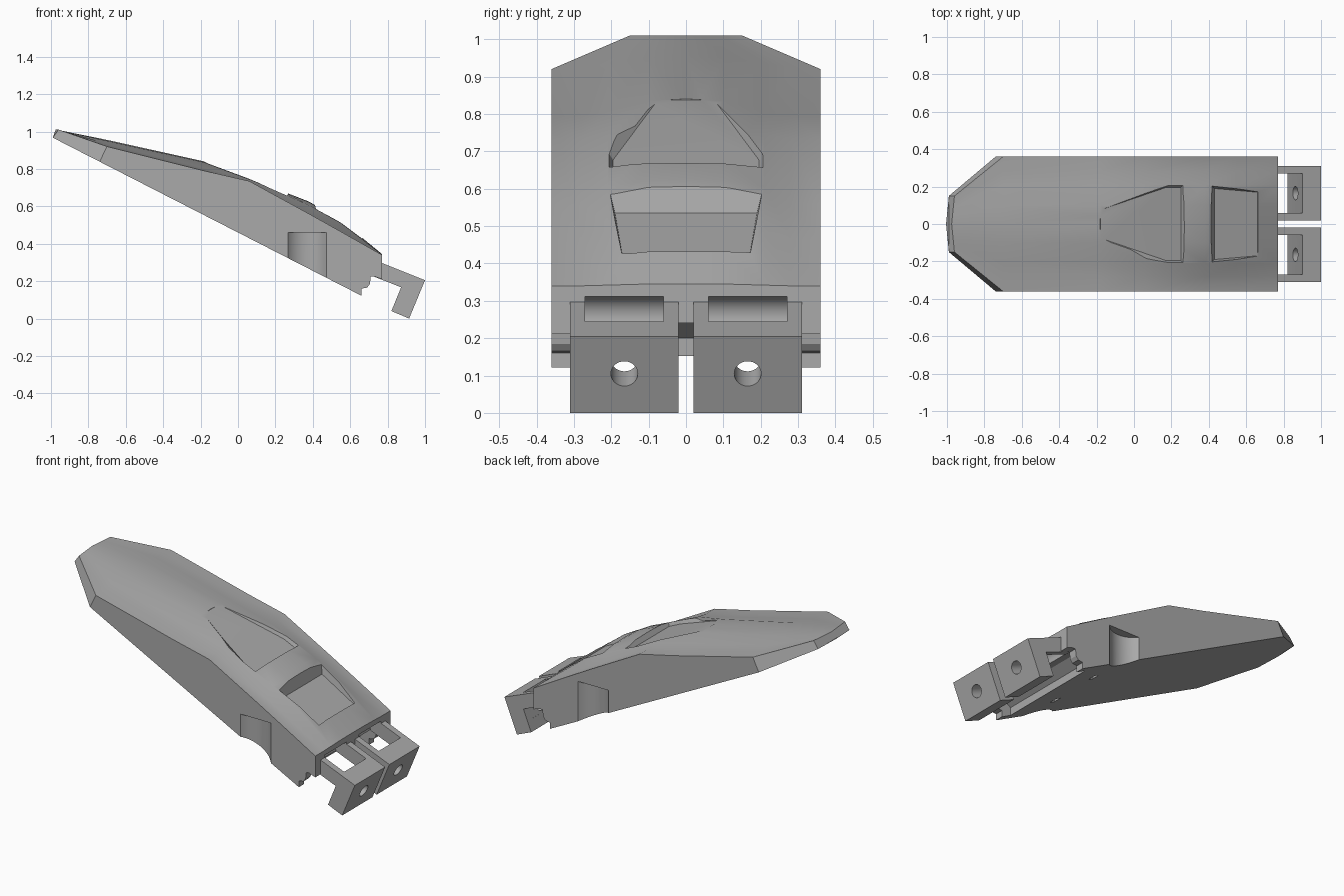
import bpy, bmesh, math
from mathutils import Vector, Matrix

if "Cube" in bpy.data.objects:
    bpy.data.objects.remove(bpy.data.objects["Cube"], do_unlink=True)

grey = bpy.data.materials.new("plain grey")
grey.use_nodes = True
grey.diffuse_color = (0.4, 0.4, 0.4, 1)
grey.node_tree.nodes["Principled BSDF"].inputs["Base Color"].default_value = (0.4, 0.4, 0.4, 1)


def finish(name, bm):
    bmesh.ops.recalc_face_normals(bm, faces=bm.faces)
    mesh = bpy.data.meshes.new(name)
    bm.to_mesh(mesh)
    bm.free()
    mesh.materials.append(grey)
    obj = bpy.data.objects.new(name, mesh)
    bpy.context.collection.objects.link(obj)
    return obj


def solid(name, lower, upper):
    """Closed solid between two matching rings of points."""
    bm = bmesh.new()
    a = [bm.verts.new(p) for p in lower]
    b = [bm.verts.new(p) for p in upper]
    n = len(a)
    bm.faces.new(a)
    bm.faces.new(b)
    for i in range(n):
        j = (i + 1) % n
        bm.faces.new((a[i], a[j], b[j], b[i]))
    return finish(name, bm)


def side_prism(name, profile, y0, y1):
    return solid(name, [(x, y0, z) for x, z in profile], [(x, y1, z) for x, z in profile])


def rod(name, centre, axis, radius, depth, sides=32):
    bm = bmesh.new()
    turn = Vector(axis).to_track_quat('Z', 'Y').to_matrix().to_4x4()
    bmesh.ops.create_cone(bm, cap_ends=True, segments=sides, radius1=radius, radius2=radius,
                          depth=depth, matrix=Matrix.Translation(centre) @ turn)
    return finish(name, bm)


def cut(target, cutter):
    mod = target.modifiers.new("cut", 'BOOLEAN')
    mod.operation = 'DIFFERENCE'
    mod.solver = 'EXACT'
    mod.object = cutter
    bpy.context.view_layer.objects.active = target
    bpy.ops.object.modifier_apply(modifier=mod.name)
    bpy.data.objects.remove(cutter, do_unlink=True)


def smooth(obj, angle):
    bpy.ops.object.select_all(action='DESELECT')
    obj.select_set(True)
    bpy.context.view_layer.objects.active = obj
    bpy.ops.object.shade_smooth_by_angle(angle=math.radians(angle))


def underside(x):
    return 0.46 - 0.512 * x


# Shell: cross-sections as x, half width, lean of the rim, heights from middle to edge
columns = (0, 0.28, 0.58, 0.78, 1)
sections = [
    (-0.96, 0.15, 0.03, (1.01, 1.01, 1.01, 1.01, 1.01)),
    (-0.70, 0.36, 0.04, (0.955, 0.95, 0.935, 0.925, 0.92)),
    (-0.18, 0.36, 0, (0.84, 0.835, 0.805, 0.795, 0.79)),
    (0.06, 0.36, 0, (0.75, 0.75, 0.745, 0.735, 0.735)),
    (0.38, 0.36, 0, (0.625, 0.623, 0.605, 0.56, 0.56)),
    (0.55, 0.36, 0, (0.525, 0.523, 0.51, 0.465, 0.465)),
    (0.77, 0.36, 0, (0.345, 0.345, 0.342, 0.34, 0.34)),
]
bm = bmesh.new()
rings = []
for x, w, lean, heights in sections:
    half = [(w * c, z) for c, z in zip(columns, heights)]
    across = [(-y, z) for y, z in half[:0:-1]] + half
    bow = [x - (0.015 * (1 - abs(y) / w) if w < 0.3 else 0) for y, z in across]
    ring = [bm.verts.new((bx, y, z)) for bx, (y, z) in zip(bow, across)]
    ring += [bm.verts.new((bx - lean, y, underside(bx - lean)))
             for bx, (y, z) in reversed(list(zip(bow, across)))]
    rings.append(ring)
n = len(rings[0])
for a, b in zip(rings, rings[1:]):
    for i in range(n):
        j = (i + 1) % n
        bm.faces.new((a[i], a[j], b[j], b[i]))
bm.faces.new(rings[0])
bm.faces.new(rings[-1])
shell = finish("shell", bm)


# Sunken panels on the top, open upward, with a sloping floor
def panel(half_plan, floor, flare=0.015):
    plan = half_plan + [(x, -y) for x, y in reversed(half_plan)]
    cx = sum(x for x, y in plan) / len(plan)
    low = [(x, y, floor(x)) for x, y in plan]
    high = [(x + math.copysign(flare, x - cx), y + math.copysign(flare, y), floor(x) + 0.12)
            for x, y in plan]
    return solid("panel_cutter", low, high)


cut(shell, panel([(-0.18, 0.075), (0.17, 0.195), (0.25, 0.195)],
                 lambda x: 0.838 - 0.46 * (x + 0.18), 0.08))
cut(shell, panel([(0.43, 0.19), (0.66, 0.17)], lambda x: 0.535 - 0.5 * (x - 0.43), 0.03))

# Stepped lower end and the space for the clips
cut(shell, side_prism("step_cutter", [(0.66, -0.1), (0.66, 0.16), (0.69, 0.165), (0.705, 0.185),
                                      (0.71, 0.225), (0.73, 0.225), (0.8, 0.2), (0.8, -0.1)], -0.5, 0.5))
cut(shell, side_prism("bay_cutter", [(0.6, 0), (0.6, 0.2), (0.66, 0.24), (0.8, 0.24), (0.8, 0)],
                      -0.31, 0.31))

for s in (-1, 1):
    # Rounded side notch, clip socket and underside slot
    cut(shell, rod("notch_cutter", (0.37, s * 0.44, 0.16), (0, 0, 1), 0.13, 0.6, 48))
    cut(shell, rod("socket_cutter", (0.75, s * 0.165, 0.26), (0, 1, 0), 0.055, 0.21))
    cut(shell, side_prism("slot_cutter", [(0.4, 0.2), (0.43, 0.2), (0.43, 0.28), (0.4, 0.28)],
                          s * 0.16 - 0.025, s * 0.16 + 0.025))
smooth(shell, 22)

# Pair of hooked clips with a window and a pin hole
for s, side in ((-1, "right"), (1, "left")):
    lo, hi = sorted((s * 0.02, s * 0.31))
    clip = side_prism(side + "_clip", [(0.70, 0.325), (1.0, 0.205), (0.915, 0.0), (0.82, 0.04),
                                       (0.872, 0.167), (0.70, 0.235)], lo, hi)
    cut(clip, side_prism("window_cutter", [(0.60, 0.1), (0.60, 0.45), (0.90, 0.45), (0.90, 0.245),
                                           (0.872, 0.167), (0.845, 0.1)],
                         s * 0.165 - 0.105, s * 0.165 + 0.105))
    cut(clip, rod("hole_cutter", (0.91, s * 0.165, 0.125), (0.924, 0, -0.383), 0.036, 0.3))
    smooth(clip, 30)
